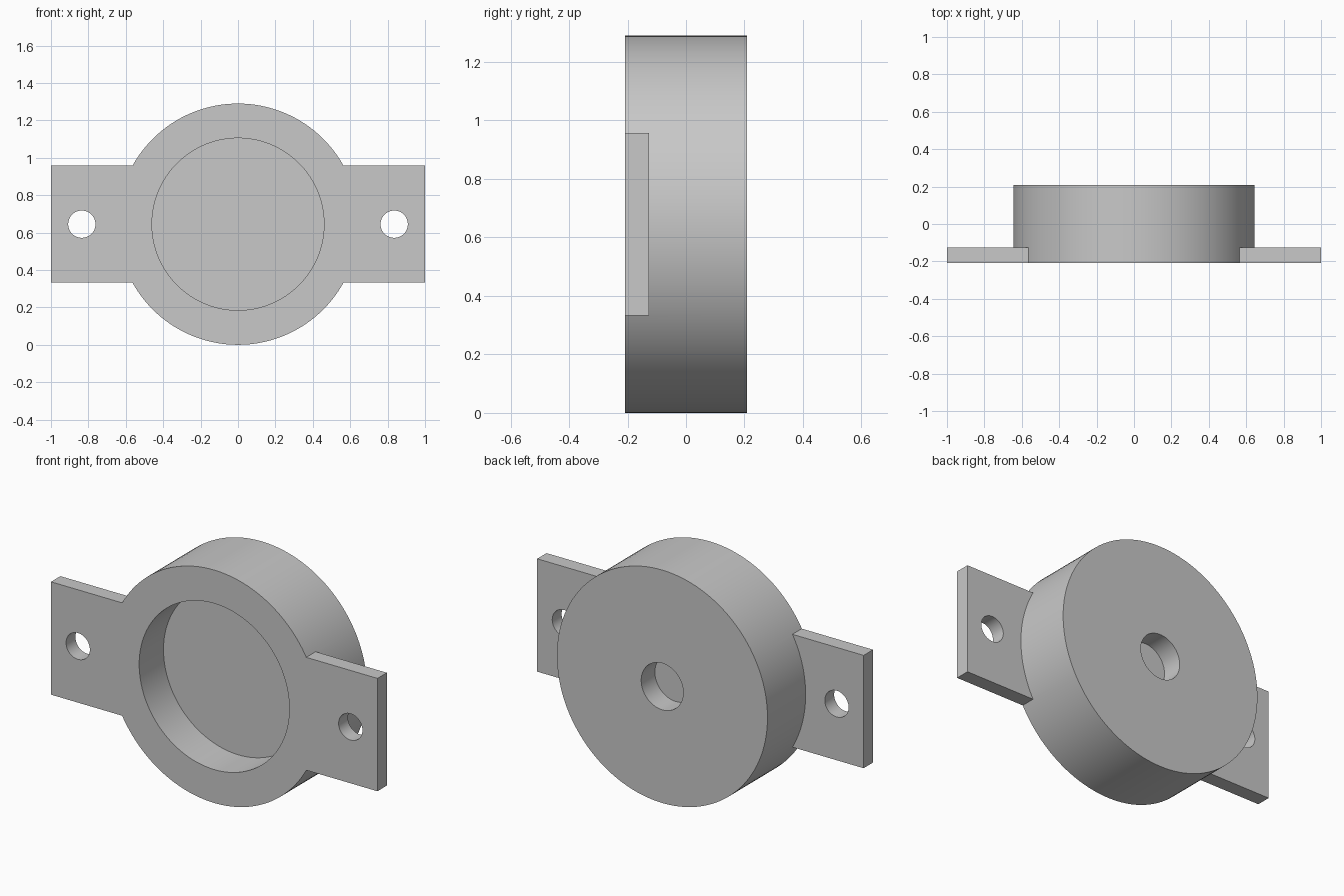
import bpy
import bmesh
import math
from mathutils import Matrix, Vector

cube = bpy.data.objects.get("Cube")
if cube:
    bpy.data.objects.remove(cube, do_unlink=True)

# Main dimensions
RADIUS = 0.645
CENTRE_Z = RADIUS
FRONT, BACK = -0.208, 0.208
TAB_BACK = -0.126
POCKET_FLOOR = 0.005
BORE_FLOOR = 0.088
CLEAR = 0.05

grey = bpy.data.materials.new("plain_grey")
grey.use_nodes = True
colour = (0.58, 0.58, 0.58, 1)
grey.diffuse_color = colour
grey.node_tree.nodes["Principled BSDF"].inputs["Base Color"].default_value = colour


def add_object(name, bm):
    bmesh.ops.recalc_face_normals(bm, faces=bm.faces)
    mesh = bpy.data.meshes.new(name)
    bm.to_mesh(mesh)
    bm.free()
    mesh.materials.append(grey)
    obj = bpy.data.objects.new(name, mesh)
    bpy.context.collection.objects.link(obj)
    return obj


def disc(name, radius, y0, y1, x=0.0, sides=128):
    """Cylinder lying along y."""
    bm = bmesh.new()
    place = Matrix.Translation((x, (y0 + y1) / 2, CENTRE_Z)) @ Matrix.Rotation(math.pi / 2, 4, "X")
    bmesh.ops.create_cone(bm, cap_ends=True, segments=sides, radius1=radius,
                          radius2=radius, depth=y1 - y0, matrix=place)
    return add_object(name, bm)


def block(name, x0, x1, y0, y1, height):
    bm = bmesh.new()
    size = Vector((x1 - x0, y1 - y0, height))
    place = Matrix.Translation(((x0 + x1) / 2, (y0 + y1) / 2, CENTRE_Z)) @ Matrix.Diagonal(size).to_4x4()
    bmesh.ops.create_cube(bm, size=1, matrix=place)
    return add_object(name, bm)


def combine(target, other, operation):
    """Apply a boolean and discard the second solid."""
    mod = target.modifiers.new(operation.lower(), "BOOLEAN")
    mod.operation = operation
    mod.solver = "EXACT"
    mod.object = other
    bpy.context.view_layer.update()
    graph = bpy.context.evaluated_depsgraph_get()
    result = bpy.data.meshes.new_from_object(target.evaluated_get(graph))
    target.modifiers.clear()
    target.data = result
    bpy.data.objects.remove(other, do_unlink=True)


# Round housing with two mounting tabs flush with its front
housing = disc("round_housing", RADIUS, FRONT, BACK)
for side in (-1, 1):
    x0, x1 = sorted((side * 0.52, side * 1.0))
    combine(housing, block("mounting_tab", x0, x1, FRONT, TAB_BACK, 0.625), "UNION")

# Wide front pocket and small blind bore in the back
combine(housing, disc("pocket_cutter", 0.46, FRONT - CLEAR, POCKET_FLOOR), "DIFFERENCE")
combine(housing, disc("bore_cutter", 0.129, BORE_FLOOR, BACK + CLEAR, sides=64), "DIFFERENCE")

# Screw hole through each tab
for side in (-1, 1):
    cutter = disc("screw_hole_cutter", 0.073, FRONT - CLEAR, TAB_BACK + CLEAR, side * 0.835, 48)
    combine(housing, cutter, "DIFFERENCE")

# Smooth round walls, crisp rims
bpy.ops.object.select_all(action="DESELECT")
housing.select_set(True)
bpy.context.view_layer.objects.active = housing
bpy.ops.object.shade_smooth_by_angle(angle=math.radians(30))
